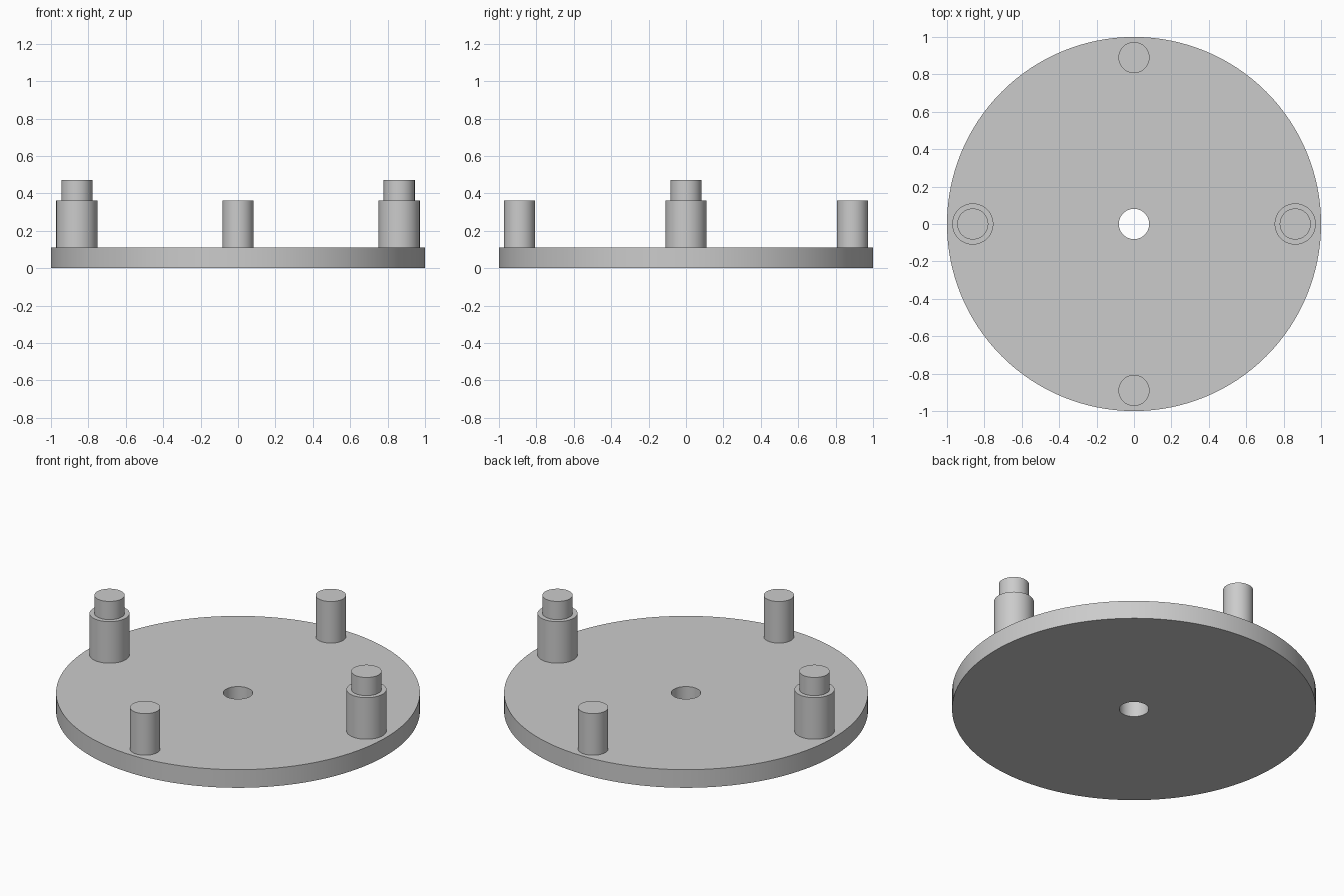
import bpy, bmesh, math
from mathutils import Matrix, Vector

cube = bpy.data.objects.get("Cube")
if cube:
    bpy.data.objects.remove(cube, do_unlink=True)

# Single plain grey material
grey = bpy.data.materials.new("plain_grey")
grey.use_nodes = True
GREY = (0.6, 0.6, 0.6, 1)
grey.diffuse_color = GREY
grey.node_tree.nodes["Principled BSDF"].inputs["Base Color"].default_value = GREY

PLATE_TOP, POST_TOP, PIN_TOP = 0.11, 0.362, 0.472
PIN_R, POST_R = 0.083, 0.11


def lathe(name, profile, location, steps, closed=False):
    """Revolve an (r, z) profile about the z axis."""
    bm = bmesh.new()
    verts = [bm.verts.new((r, 0, z)) for r, z in profile]
    edges = [bm.edges.new(pair) for pair in zip(verts, verts[1:])]
    if closed:
        edges.append(bm.edges.new((verts[-1], verts[0])))
    bmesh.ops.spin(bm, geom=verts + edges, cent=(0, 0, 0), axis=(0, 0, 1),
                   angle=math.tau, steps=steps, use_merge=True)
    bmesh.ops.remove_doubles(bm, verts=bm.verts, dist=1e-5)
    bmesh.ops.recalc_face_normals(bm, faces=bm.faces)
    mesh = bpy.data.meshes.new(name)
    bm.to_mesh(mesh)
    bm.free()
    mesh.materials.append(grey)
    obj = bpy.data.objects.new(name, mesh)
    obj.location = location
    bpy.context.collection.objects.link(obj)
    bpy.ops.object.select_all(action='DESELECT')
    obj.select_set(True)
    bpy.context.view_layer.objects.active = obj
    bpy.ops.object.shade_smooth_by_angle(angle=math.radians(30))
    return obj


# Round base plate with a centre hole
lathe("base_plate", [(0.081, 0), (1, 0), (1, PLATE_TOP), (0.081, PLATE_TOP)],
      (0, 0, 0), 128, closed=True)

# Stepped posts on the sides, plain posts at front and back
stepped = [(0, PLATE_TOP), (POST_R, PLATE_TOP), (POST_R, POST_TOP),
           (PIN_R, POST_TOP), (PIN_R, PIN_TOP), (0, PIN_TOP)]
plain = [(0, PLATE_TOP), (PIN_R, PLATE_TOP), (PIN_R, POST_TOP), (0, POST_TOP)]
for side, sign in (("left", 1), ("right", -1)):
    lathe(side + "_stepped_post", stepped, (sign * 0.862, 0, 0), 64)
for side, sign in (("back", 1), ("front", -1)):
    lathe(side + "_plain_post", plain, (0, sign * 0.89, 0), 64)
